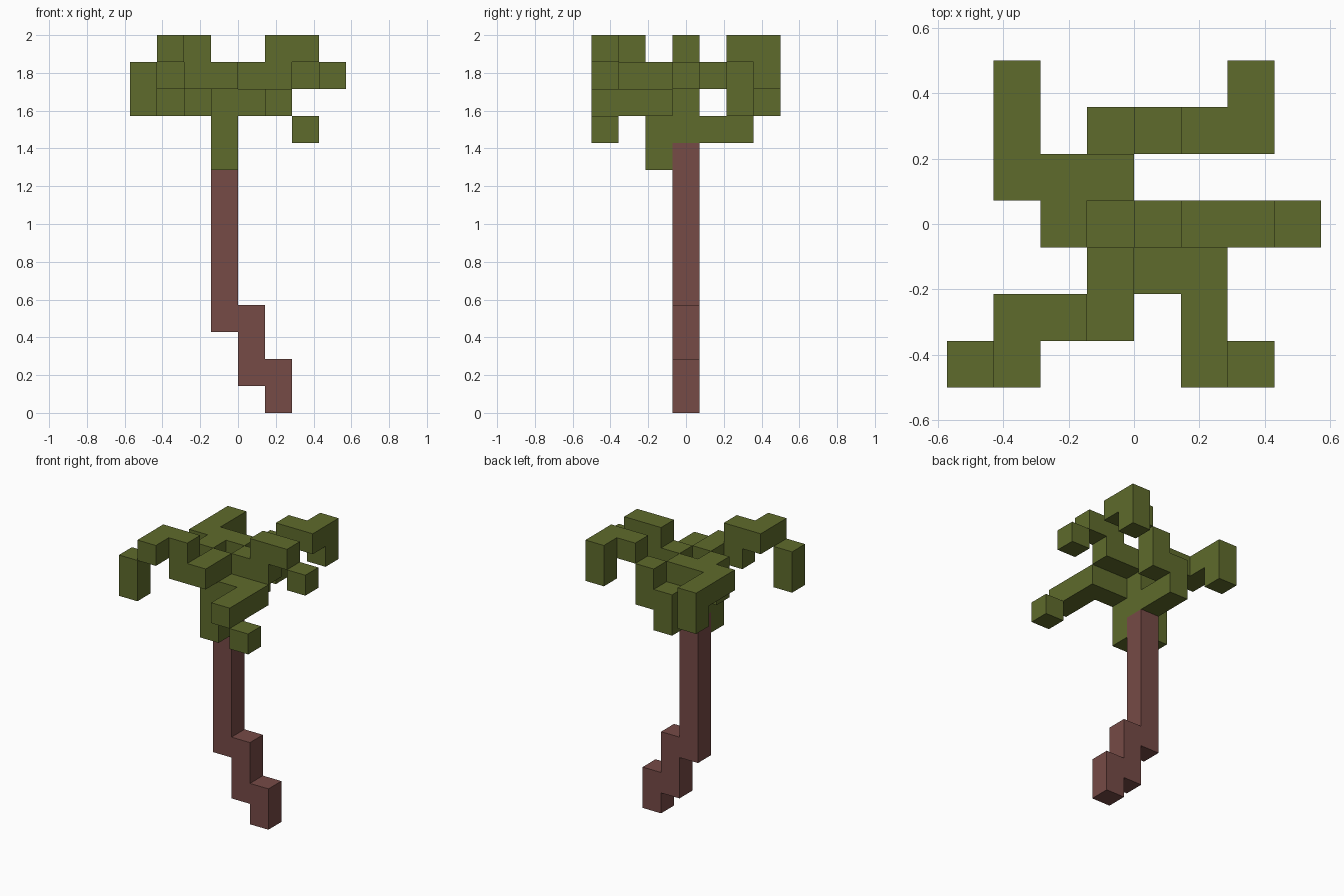
import bpy, bmesh
from mathutils import Vector

cube = bpy.data.objects.get("Cube")
if cube:
    bpy.data.objects.remove(cube, do_unlink=True)

U = 1 / 7  # block size


def make_material(name, rgb):
    m = bpy.data.materials.new(name)
    m.use_nodes = True
    m.diffuse_color = (*rgb, 1)
    bsdf = m.node_tree.nodes["Principled BSDF"]
    bsdf.inputs["Base Color"].default_value = (*rgb, 1)
    bsdf.inputs["Roughness"].default_value = 0.9
    return m


bark = make_material("reddish bark", (0.181, 0.069, 0.061))
leaf = make_material("olive leaf", (0.114, 0.147, 0.025))

# Each part is a list of block columns: (x, y, lowest z, highest z)
PARTS = {
    "trunk": (bark, [(1, 0, 0, 1), (0, 0, 1, 3), (-1, 0, 3, 9)]),
    "crown_core": (leaf, [(-1, 0, 10, 11), (-1, -1, 9, 11)]),
    "front_left_frond": (leaf, [(0, -1, 11, 11), (1, -1, 11, 11), (1, -2, 11, 11),
                                (1, -3, 11, 11), (2, -3, 10, 10)]),
    "front_right_frond": (leaf, [(-1, -1, 12, 12), (-1, -2, 12, 12), (-2, -2, 12, 13),
                                 (-3, -2, 13, 13), (-3, -3, 13, 13), (-4, -3, 11, 12)]),
    "left_frond": (leaf, [(0, 0, 12, 12), (1, 0, 12, 13), (2, 0, 13, 13), (3, 0, 12, 12)]),
    "back_right_frond": (leaf, [(-2, 0, 11, 12), (-2, 1, 12, 12), (-1, 1, 12, 12),
                                (-3, 1, 12, 12), (-3, 2, 12, 12), (-3, 3, 11, 12)]),
    "back_left_frond": (leaf, [(-1, 1, 10, 10), (-1, 2, 10, 11), (0, 2, 11, 12),
                               (1, 2, 13, 13), (2, 2, 13, 13), (2, 3, 12, 13)]),
}


def blocks(columns):
    return {(x, y, z) for x, y, lo, hi in columns for z in range(lo, hi + 1)}


filled = set().union(*(blocks(cols) for _, cols in PARTS.values()))


def build_part(name, material, columns):
    """Outer faces of the blocks; faces shared by two blocks are left out."""
    bm = bmesh.new()
    for cell in sorted(blocks(columns)):
        centre = Vector((cell[0] + 0.5, cell[1], cell[2] + 0.5))
        for axis in range(3):
            for sign in (-1, 1):
                n = Vector((0, 0, 0))
                n[axis] = sign
                if tuple(int(c + d) for c, d in zip(cell, n)) in filled:
                    continue
                a = Vector((0, 0, 0))
                a[(axis + 1) % 3] = 0.5
                b = n.cross(a)
                mid = centre + n * 0.5
                bm.faces.new([bm.verts.new((mid + o) * U)
                              for o in (-a - b, a - b, a + b, b - a)])
    bmesh.ops.remove_doubles(bm, verts=bm.verts, dist=0.001)
    # Merge coplanar squares into clean flat faces
    bmesh.ops.dissolve_limit(bm, angle_limit=0.01, verts=bm.verts, edges=bm.edges)
    mesh = bpy.data.meshes.new(name)
    bm.to_mesh(mesh)
    bm.free()
    mesh.materials.append(material)
    bpy.context.collection.objects.link(bpy.data.objects.new(name, mesh))


for part, (mat, cols) in PARTS.items():
    build_part(part, mat, cols)
